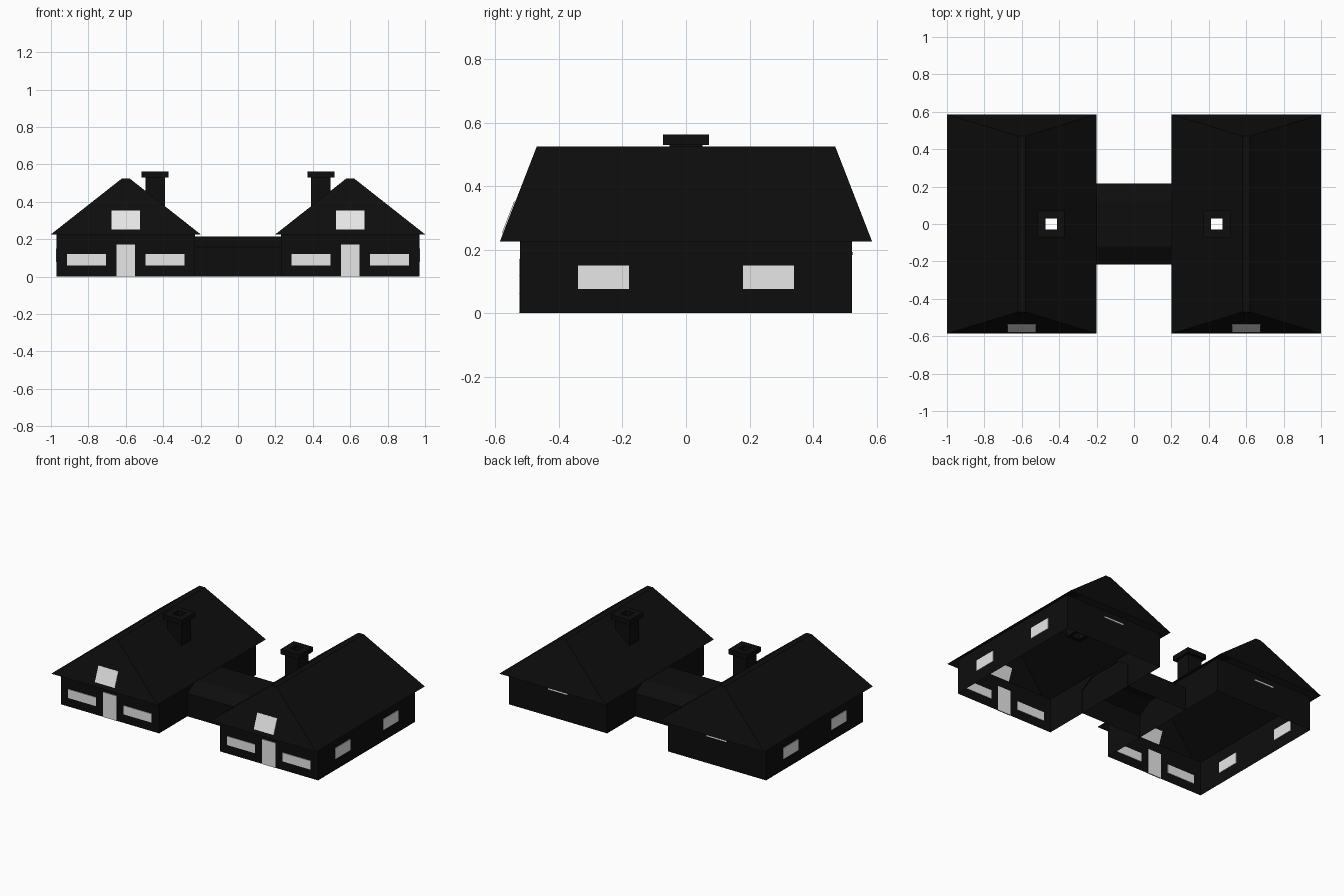
import bpy, bmesh, math
from mathutils import Vector

if "Cube" in bpy.data.objects:
    bpy.data.objects.remove(bpy.data.objects["Cube"], do_unlink=True)


def material(name, value):
    mat = bpy.data.materials.new(name)
    mat.use_nodes = True
    color = (value, value, value, 1)
    mat.diffuse_color = color
    mat.node_tree.nodes["Principled BSDF"].inputs["Base Color"].default_value = color
    return mat


black = material("soot_black", 0.004)
pale = material("pale_grey", 0.8)


def finish(name, bm, mat):
    bmesh.ops.recalc_face_normals(bm, faces=bm.faces)
    mesh = bpy.data.meshes.new(name)
    bm.to_mesh(mesh)
    bm.free()
    mesh.materials.append(mat)
    obj = bpy.data.objects.new(name, mesh)
    bpy.context.collection.objects.link(obj)
    return obj


def ring(bm, cx, hx, hy, z):
    """Rectangle of four vertices around (cx, 0)."""
    return [bm.verts.new((cx + sx * hx, sy * hy, z))
            for sx, sy in ((-1, -1), (1, -1), (1, 1), (-1, 1))]


def bridge(bm, a, b):
    for i in range(len(a)):
        j = (i + 1) % len(a)
        bm.faces.new((a[i], a[j], b[j], b[i]))


def plate(name, center, size, tilt=0):
    bm = bmesh.new()
    bmesh.ops.create_cube(bm, size=1)
    bmesh.ops.scale(bm, vec=Vector(size), verts=bm.verts)
    obj = finish(name, bm, pale)
    obj.location = center
    obj.rotation_euler.x = tilt


THIN = 0.008


def house(side, tag):
    cx = 0.6 * side
    chimney_x = 0.443 * side

    # Open shell of walls
    bm = bmesh.new()
    bridge(bm, ring(bm, cx, 0.37, 0.522, 0), ring(bm, cx, 0.37, 0.522, 0.235))
    finish("walls_" + tag, bm, black)

    # Hipped roof with an opening under the chimney shaft
    bm = bmesh.new()
    eave = ring(bm, cx, 0.4, 0.586, 0.226)
    ridge = ring(bm, cx, 0.02, 0.47, 0.525)
    bridge(bm, eave, ridge)
    bm.faces.new(ridge)
    for axis, offset in ((0, -0.03), (0, 0.03), (1, -0.03), (1, 0.03)):
        point = Vector((chimney_x, 0, 0))
        point[axis] += offset
        normal = Vector((0, 0, 0))
        normal[axis] = 1
        bmesh.ops.bisect_plane(bm, geom=bm.verts[:] + bm.edges[:] + bm.faces[:],
                               plane_co=point, plane_no=normal)
    hole = [f for f in bm.faces
            if abs(f.calc_center_median().x - chimney_x) < 0.029
            and abs(f.calc_center_median().y) < 0.029]
    bmesh.ops.delete(bm, geom=hole, context='FACES')
    finish("roof_" + tag, bm, black)

    # Hollow chimney with a wider cap
    bm = bmesh.new()
    rings = [ring(bm, chimney_x, hx, hy, z) for hx, hy, z in (
        (0.03, 0.03, 0.37), (0.052, 0.052, 0.37), (0.052, 0.052, 0.53),
        (0.072, 0.072, 0.53), (0.072, 0.072, 0.563), (0.03, 0.03, 0.563))]
    for a, b in zip(rings, rings[1:] + rings[:1]):
        bridge(bm, a, b)
    finish("chimney_" + tag, bm, black)

    # Door and windows
    plate("door_" + tag, (cx, -0.522, 0.086), (0.1, THIN, 0.17))
    for s in (-1, 1):
        plate("front_window_" + tag, (cx + s * 0.21, -0.522, 0.09), (0.21, THIN, 0.06))
        plate("side_window_" + tag, (cx + side * 0.37, s * 0.26, 0.114),
              (THIN, 0.16, 0.074))
    plate("gable_window_" + tag, (cx, -0.557, 0.301), (0.15, THIN, 0.107),
          -math.atan2(0.116, 0.299))
    plate("back_vent_" + tag, (cx, 0.522, 0.188), (0.15, THIN, 0.009))


house(-1, "right")
house(1, "left")

# Linking passage with chamfered roof
bm = bmesh.new()
profile = ((-0.217, 0), (-0.217, 0.157), (-0.12, 0.215),
           (0.12, 0.215), (0.217, 0.157), (0.217, 0))
ends = [[bm.verts.new((x, y, z)) for y, z in profile] for x in (-0.235, 0.235)]
for i in range(len(profile) - 1):
    bm.faces.new((ends[0][i], ends[0][i + 1], ends[1][i + 1], ends[1][i]))
finish("passage", bm, black)
